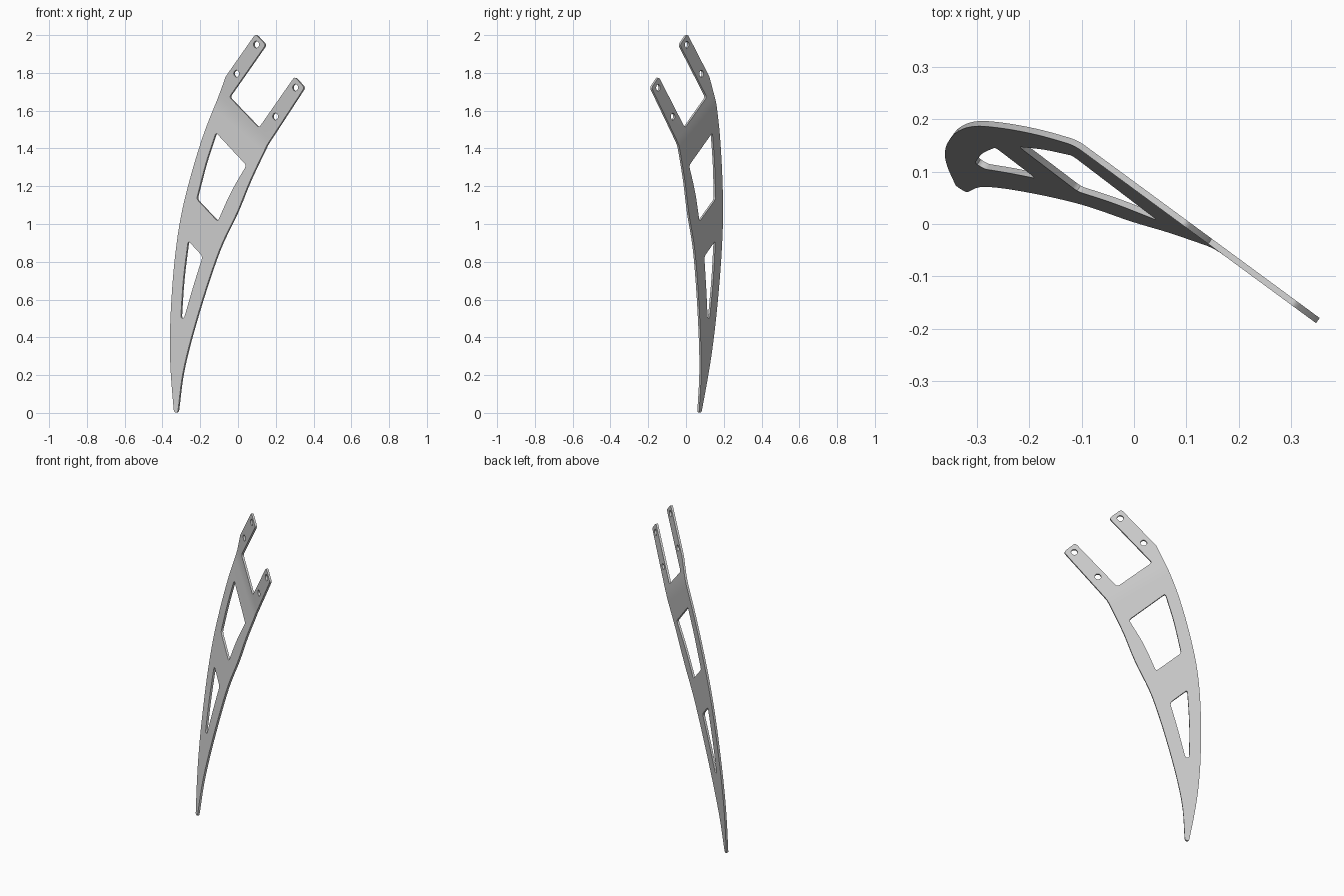
import bpy, bmesh, math
from mathutils import Vector

if "Cube" in bpy.data.objects:
    bpy.data.objects.remove(bpy.data.objects["Cube"])

THICK = 0.012


def smooth(pts, n=5):
    """Catmull-Rom curve through the given (x, z) points."""
    p = [Vector(q) for q in pts]
    p = [2 * p[0] - p[1]] + p + [2 * p[-1] - p[-2]]
    out = []
    for a, b, c, d in zip(p, p[1:], p[2:], p[3:]):
        for i in range(n):
            t = i / n
            out.append(0.5 * (2 * b + (c - a) * t + (2 * a - 5 * b + 4 * c - d) * t * t
                              + (3 * b - a - 3 * c + d) * t ** 3))
    return out + [p[-2]]


def rounded(pts, r):
    """Replace the sharp corners of a closed loop with small arcs."""
    pts = [Vector(q) for q in pts]
    out = []
    for i, c in enumerate(pts):
        u, v = pts[i - 1] - c, pts[(i + 1) % len(pts)] - c
        if (-u).angle(v) < math.radians(20):
            out.append(c)
            continue
        a = c + u.normalized() * min(r, u.length * 0.45)
        b = c + v.normalized() * min(r, v.length * 0.45)
        for k in range(5):
            t = k / 4
            out.append(a * (1 - t) ** 2 + c * 2 * t * (1 - t) + b * t * t)
    return out


def bolt_hole(x, z):
    angs = [2 * math.pi * i / 24 for i in range(24)]
    return [Vector((x + 0.0145 * math.cos(a), z + 0.018 * math.sin(a))) for a in angs]


def sheet_y(x, z):
    """Upright fork plane and leaning blade plane, joined by a soft bend."""
    blade = -0.1314 - 0.62 * x + 0.132 * z
    fork = 0.0735 - 0.735 * x
    k = 0.0066
    h = max(k - abs(fork - blade), 0) / k
    return min(blade, fork) - h * h * k / 4


# outer outline: trailing edge, two prongs, leading edge
right_edge = smooth([(-0.316, 0.002), (-0.283, 0.24), (-0.204, 0.537), (-0.098, 0.855),
                     (-0.002, 1.06), (0.07, 1.235), (0.158, 1.42)])
fork = [(0.355, 1.722), (0.303, 1.78), (0.114, 1.509), (-0.043, 1.672),
        (0.15, 1.948), (0.096, 2.006)]
left_edge = smooth([(-0.062, 1.78), (-0.10, 1.675), (-0.177, 1.48), (-0.246, 1.257),
                    (-0.30, 1.034), (-0.333, 0.80), (-0.352, 0.55), (-0.357, 0.36),
                    (-0.352, 0.20), (-0.336, 0.002)])
outline = rounded(right_edge + fork + left_edge, 0.015)

# two lightening windows
upper_window = rounded(smooth([(-0.114, 1.484), (-0.167, 1.32), (-0.216, 1.132)])
                       + smooth([(-0.104, 1.013), (-0.034, 1.167), (0.048, 1.31)]), 0.015)
lower_window = rounded(smooth([(-0.261, 0.912), (-0.286, 0.706), (-0.30, 0.502)])
                       + smooth([(-0.282, 0.502), (-0.235, 0.664), (-0.184, 0.828)]), 0.018)

holes = [bolt_hole(*c) for c in ((0.1, 1.95), (-0.005, 1.796),
                                 (0.307, 1.722), (0.201, 1.569))]

# flat sheet with openings
bm = bmesh.new()
for loop in [outline, upper_window, lower_window] + holes:
    vs = [bm.verts.new((p.x, 0, p.y)) for p in loop]
    for i in range(len(vs)):
        bm.edges.new((vs[i - 1], vs[i]))
bmesh.ops.triangle_fill(bm, edges=bm.edges[:], use_beauty=True, normal=(0, -1, 0))

# cut along the bend and fold the sheet
for i in range(-3, 4):
    bmesh.ops.bisect_plane(bm, geom=bm.verts[:] + bm.edges[:] + bm.faces[:],
                           plane_co=(0, 0, 1.553 + i * 0.05 / 3), plane_no=(0.871, 0, 1))
normal = Vector((0.68, 1, -0.066)).normalized()
for v in bm.verts:
    v.co.y = sheet_y(v.co.x, v.co.z)
    v.co -= normal * THICK / 2

# give the sheet its thickness
front = bm.faces[:]
ext = bmesh.ops.extrude_face_region(bm, geom=front, use_keep_orig=True)
bmesh.ops.translate(bm, vec=normal * THICK,
                    verts=[g for g in ext["geom"] if isinstance(g, bmesh.types.BMVert)])
bmesh.ops.recalc_face_normals(bm, faces=bm.faces[:])

mesh = bpy.data.meshes.new("forked_blade")
bm.to_mesh(mesh)
bm.free()
blade = bpy.data.objects.new("forked_blade", mesh)
bpy.context.collection.objects.link(blade)
bpy.context.view_layer.objects.active = blade
blade.select_set(True)
bpy.ops.object.shade_smooth_by_angle(angle=math.radians(30))
